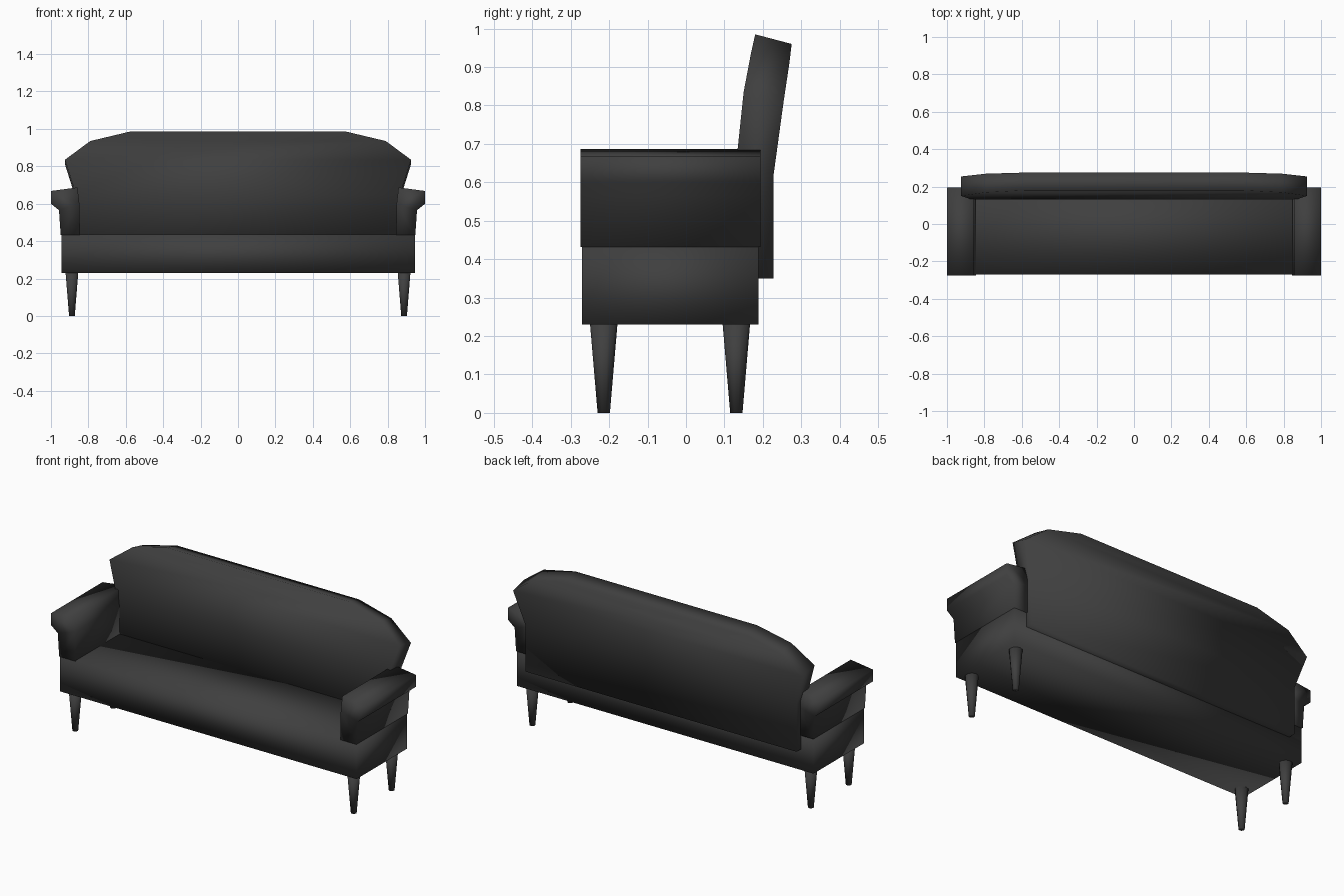
import bpy, bmesh

cube = bpy.data.objects.get("Cube")
if cube:
    bpy.data.objects.remove(cube, do_unlink=True)

charcoal = bpy.data.materials.new("charcoal")
charcoal.use_nodes = True
colour = (0.05, 0.05, 0.05, 1)
charcoal.diffuse_color = colour
charcoal.node_tree.nodes["Principled BSDF"].inputs["Base Color"].default_value = colour


def loft(name, rings):
    """Skin a closed, smooth shaded solid through rings of equal length."""
    bm = bmesh.new()
    rows = [[bm.verts.new(p) for p in ring] for ring in rings]
    for a, b in zip(rows, rows[1:]):
        n = len(a)
        for i in range(n):
            j = (i + 1) % n
            bm.faces.new((a[i], a[j], b[j], b[i]))
    bm.faces.new(rows[0])
    bm.faces.new(rows[-1])
    bmesh.ops.recalc_face_normals(bm, faces=bm.faces)
    for f in bm.faces:
        f.smooth = True
    mesh = bpy.data.meshes.new(name)
    bm.to_mesh(mesh)
    bm.free()
    mesh.materials.append(charcoal)
    obj = bpy.data.objects.new(name, mesh)
    bpy.context.collection.objects.link(obj)
    return obj


def rectangle(w, y0, y1, z0, z1):
    """Ring of four points; z0 is the front height, z1 the rear height."""
    return [(-w, y0, z0), (w, y0, z0), (w, y1, z1), (-w, y1, z1)]


# Seat block
loft("seat", [rectangle(0.945, -0.27, 0.188, z, z) for z in (0.23, 0.435)])

# Backrest: half width, front y, rear y, front z, rear z
back_rows = [
    (0.865, 0.13, 0.228, 0.35, 0.35),
    (0.865, 0.13, 0.228, 0.645, 0.62),
    (0.925, 0.15, 0.254, 0.835, 0.81),
    (0.79, 0.169, 0.269, 0.935, 0.91),
    (0.58, 0.18, 0.275, 0.985, 0.96),
]
loft("backrest", [rectangle(*row) for row in back_rows])

# Armrests with an outward roll
arm_profile = [(0.845, 0.432), (0.948, 0.432), (0.957, 0.565), (1.0, 0.6),
               (1.0, 0.668), (0.858, 0.687), (0.848, 0.6)]
for side, s in (("left", 1), ("right", -1)):
    loft(side + "_armrest",
         [[(s * x, y, z) for x, z in arm_profile] for y in (-0.275, 0.194)])

# Tapered legs
for side, s in (("left", 1), ("right", -1)):
    for end, y in (("front", -0.214), ("back", 0.131)):
        bpy.ops.mesh.primitive_cone_add(vertices=10, radius1=0.016, radius2=0.036,
                                        depth=0.235, location=(s * 0.888, y, 0.1175))
        leg = bpy.context.object
        leg.name = f"{end}_{side}_leg"
        leg.data.materials.append(charcoal)
        bpy.ops.object.shade_smooth()
